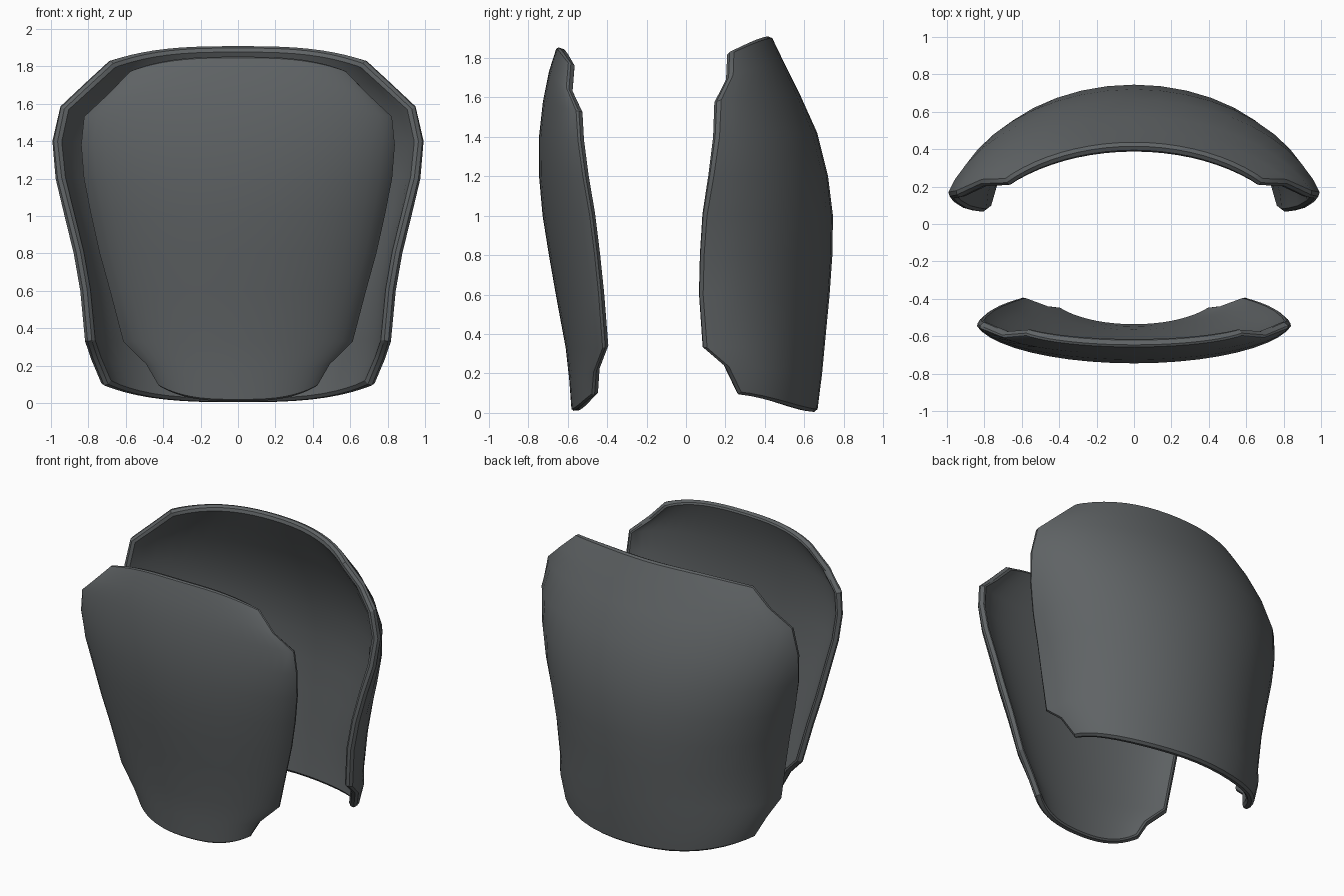
import bpy, bmesh, math

if "Cube" in bpy.data.objects:
    bpy.data.objects.remove(bpy.data.objects["Cube"])

steel = bpy.data.materials.new("dark steel grey")
steel.diffuse_color = (0.115, 0.125, 0.13, 1)
steel.use_nodes = True
steel.node_tree.nodes["Principled BSDF"].inputs["Base Color"].default_value = steel.diffuse_color

HALF = 10  # columns on each side of the centre line


def curved_plate(name, rows, side, thickness):
    """Loft a shell through rows of (half width, edge z, centre z, centre y, edge y, arc degrees)."""
    bm = bmesh.new()
    grid = []
    for w, ze, zc, yc, ye, arc in rows:
        a = math.radians(arc)
        line = []
        for i in range(-HALF, HALF + 1):
            t = i / HALF
            u = math.sin(t * a) / math.sin(a)
            drop = (1 - math.cos(t * a)) / (1 - math.cos(a))
            line.append(bm.verts.new((w * u, yc + (ye - yc) * drop,
                                      zc + (ze - zc) * abs(u) ** 3)))
        grid.append(line)
    for lo, hi in zip(grid, grid[1:]):
        for j in range(2 * HALF):
            quad = [lo[j], lo[j + 1], hi[j + 1], hi[j]]
            bm.faces.new(quad if side < 0 else quad[::-1])
    mesh = bpy.data.meshes.new(name)
    bm.to_mesh(mesh)
    bm.free()
    mesh.materials.append(steel)
    ob = bpy.data.objects.new(name, mesh)
    bpy.context.collection.objects.link(ob)

    # thickness towards the inside, then a chamfered rim
    solid = ob.modifiers.new("thickness", 'SOLIDIFY')
    solid.thickness = thickness
    solid.offset = -1
    solid.use_even_offset = True
    bevel = ob.modifiers.new("rim chamfer", 'BEVEL')
    bevel.width = 0.016
    bevel.segments = 1
    bevel.limit_method = 'ANGLE'
    bevel.angle_limit = math.radians(60)

    bpy.ops.object.select_all(action='DESELECT')
    ob.select_set(True)
    bpy.context.view_layer.objects.active = ob
    for m in ("thickness", "rim chamfer"):
        bpy.ops.object.modifier_apply(modifier=m)
    bpy.ops.object.shade_smooth_by_angle(angle=math.radians(28))
    return ob


# shallow front plate, with notched corners
curved_plate("front_plate", [
    (0.43, 0.09, 0.01, -0.58, -0.47, 65),
    (0.50, 0.21, 0.17, -0.592, -0.46, 70),
    (0.62, 0.33, 0.33, -0.61, -0.415, 75),
    (0.69, 0.60, 0.60, -0.66, -0.435, 78),
    (0.745, 0.80, 0.80, -0.695, -0.455, 80),
    (0.79, 1.00, 1.00, -0.727, -0.48, 80),
    (0.83, 1.20, 1.20, -0.745, -0.515, 80),
    (0.845, 1.38, 1.40, -0.745, -0.54, 80),
    (0.83, 1.53, 1.58, -0.725, -0.55, 80),
    (0.71, 1.645, 1.73, -0.695, -0.60, 75),
    (0.58, 1.78, 1.855, -0.655, -0.59, 65),
], -1, 0.045)

# deep back plate that wraps around the sides
curved_plate("back_plate", [
    (0.73, 0.09, 0.003, 0.665, 0.27, 80),
    (0.79, 0.235, 0.20, 0.69, 0.20, 84),
    (0.82, 0.33, 0.36, 0.705, 0.09, 88),
    (0.845, 0.60, 0.60, 0.728, 0.07, 90),
    (0.88, 0.80, 0.80, 0.742, 0.075, 90),
    (0.93, 1.00, 1.00, 0.745, 0.09, 88),
    (0.98, 1.20, 1.20, 0.72, 0.125, 82),
    (1.00, 1.40, 1.42, 0.665, 0.155, 75),
    (0.96, 1.585, 1.62, 0.575, 0.165, 66),
    (0.83, 1.71, 1.78, 0.495, 0.225, 58),
    (0.69, 1.84, 1.915, 0.43, 0.23, 50),
], 1, 0.055)
